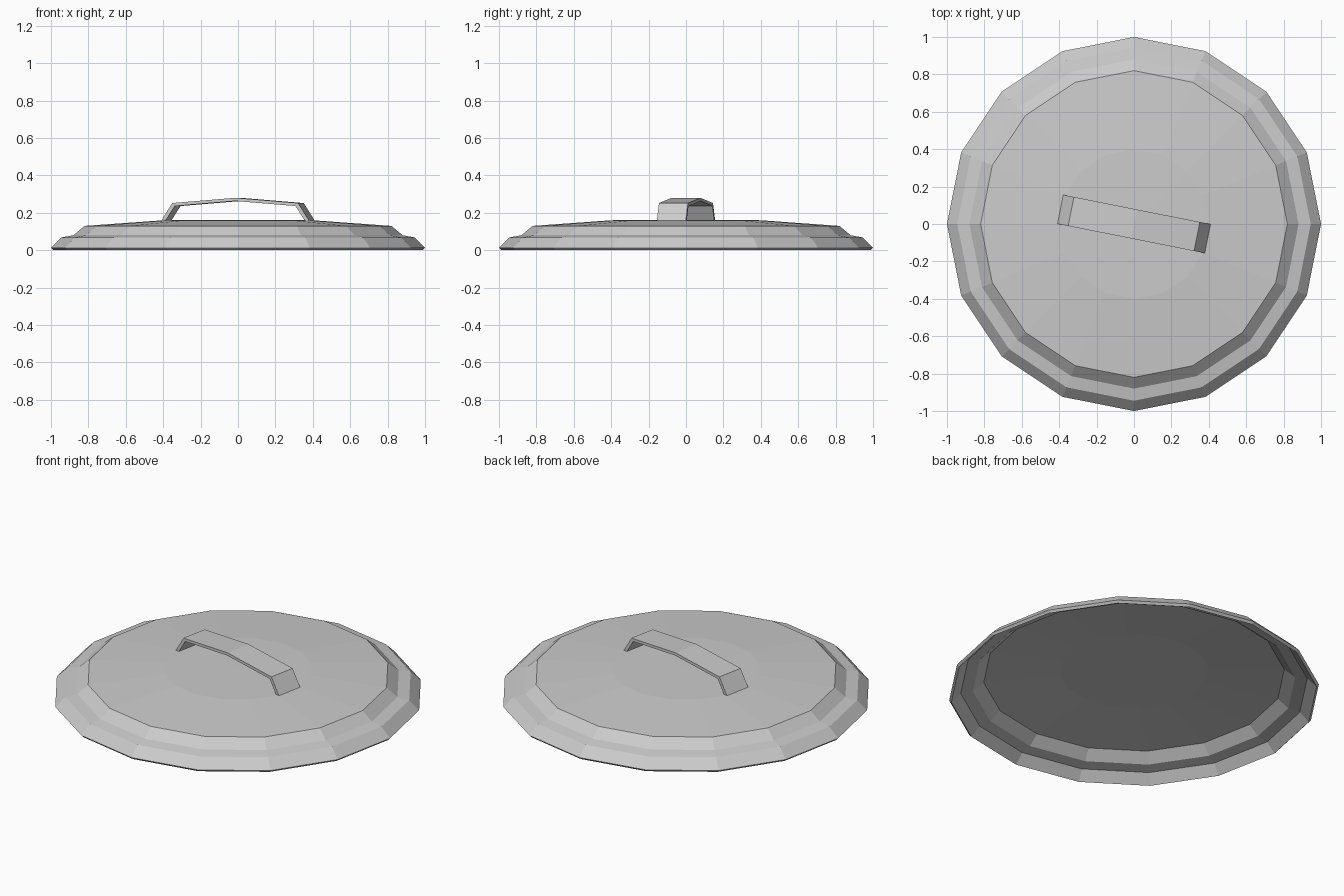
import bpy, bmesh, math

if "Cube" in bpy.data.objects:
    bpy.data.objects.remove(bpy.data.objects["Cube"])

SIDES = 16


def make_object(name, bm):
    bmesh.ops.recalc_face_normals(bm, faces=bm.faces[:])
    mesh = bpy.data.meshes.new(name)
    bm.to_mesh(mesh)
    bm.free()
    obj = bpy.data.objects.new(name, mesh)
    bpy.context.collection.objects.link(obj)
    return obj


def lathe(name, profile):
    """Spin (radius, z) points; the profile starts and ends on the axis."""
    bm = bmesh.new()
    rings = []
    for r, z in profile:
        if r == 0:
            rings.append([bm.verts.new((0, 0, z))] * SIDES)
        else:
            rings.append([bm.verts.new((r * math.cos(2 * math.pi * i / SIDES),
                                        r * math.sin(2 * math.pi * i / SIDES), z))
                          for i in range(SIDES)])
    for a, b in zip(rings, rings[1:]):
        for i in range(SIDES):
            j = (i + 1) % SIDES
            # Triangles at the axis, quads elsewhere
            bm.faces.new(list(dict.fromkeys((a[i], a[j], b[j], b[i]))))
    return make_object(name, bm)


def strap(name, outer, inner, width):
    """Bent strip from matching outer and inner (x, z) paths."""
    bm = bmesh.new()
    sections = []
    for (xo, zo), (xi, zi) in zip(outer, inner):
        h = width / 2
        sections.append([bm.verts.new(p) for p in
                         ((xo, -h, zo), (xo, h, zo), (xi, h, zi), (xi, -h, zi))])
    for a, b in zip(sections, sections[1:]):
        for i in range(4):
            j = (i + 1) % 4
            bm.faces.new((a[i], a[j], b[j], b[i]))
    bm.faces.new(sections[0])
    bm.faces.new(sections[-1])
    return make_object(name, bm)


def mirrored(half):
    return [(-x, z) for x, z in half] + half[-2::-1]


# Thin stepped lid, hollow underneath
top = [(0, 0.162), (0.4, 0.16), (0.82, 0.13), (0.88, 0.08), (0.945, 0.068), (1.0, 0.013)]
under = [(0.988, 0.0), (0.937, 0.053), (0.872, 0.065), (0.813, 0.115), (0.4, 0.145), (0, 0.147)]
lathe("lid", top + under)

# Arched strap handle, turned slightly on the lid
handle = strap("handle",
               mirrored([(0.403, 0.157), (0.343, 0.252), (0, 0.28)]),
               mirrored([(0.380, 0.157), (0.329, 0.236), (0, 0.263)]),
               0.158)
handle.rotation_euler.z = math.radians(-11.25)
